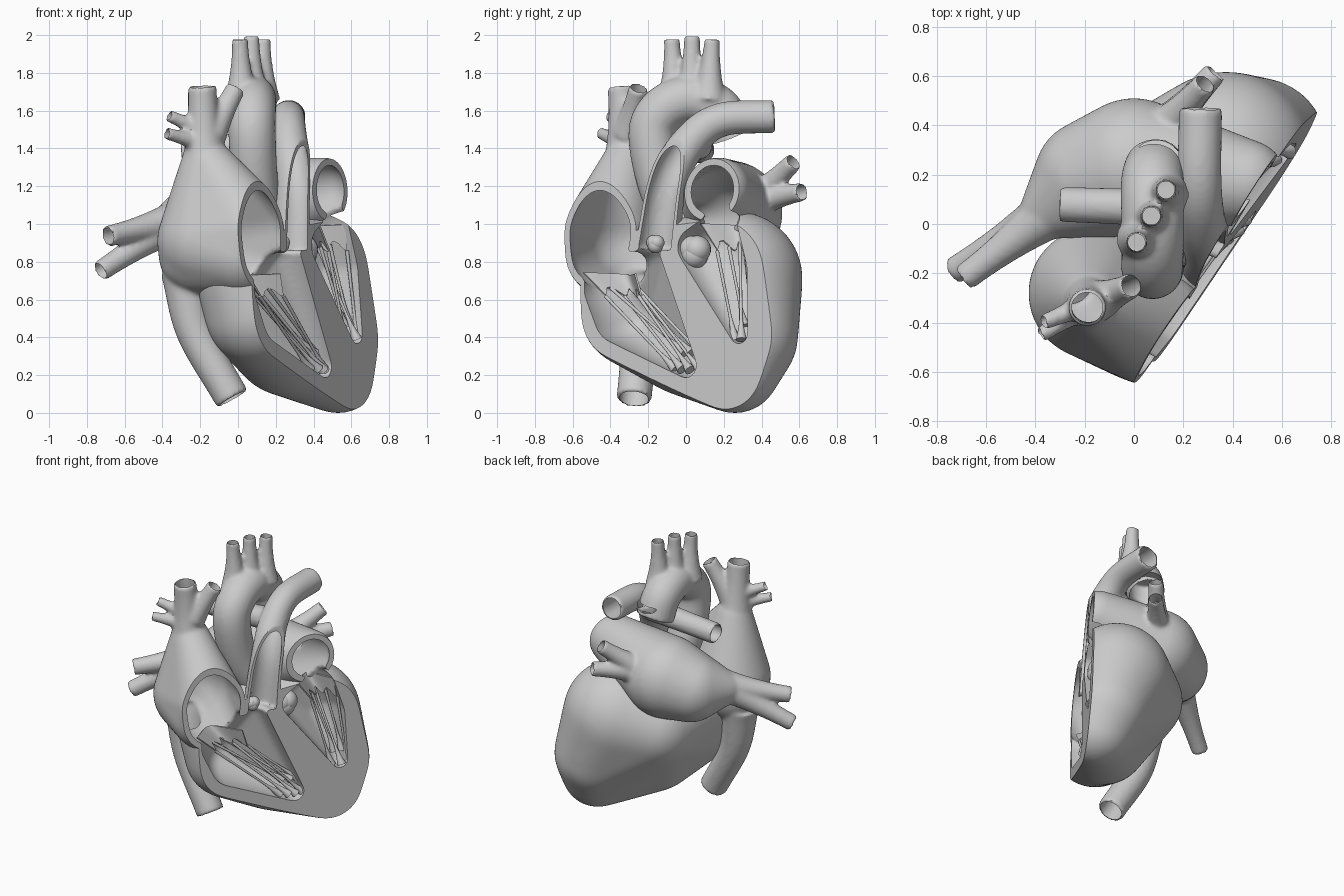
import bpy, bmesh, math
from mathutils import Vector, Matrix

if "Cube" in bpy.data.objects:
    bpy.data.objects.remove(bpy.data.objects["Cube"])

N = Vector((0.84, -0.54, 0.055)).normalized()   # normal of the section plane
OFF = 0.40                                      # its distance from the origin


def S(y, z, depth=0):
    """Point on the section plane at side-view position y, z, pushed inwards."""
    return Vector(((OFF - N.z * z - N.y * y) / N.x, y, z)) - N * depth


def hull(bm, balls, shrink=0, stretch=1):
    """Convex skin around balls (centre, radius)."""
    tmp, pts = bmesh.new(), bmesh.new()
    for *c, r in balls:
        m = Matrix.Translation(c) @ Matrix.Scale(stretch, 4, N)
        bmesh.ops.create_icosphere(tmp, subdivisions=4, radius=r - shrink, matrix=m)
    for v in tmp.verts:
        pts.verts.new(v.co)
    bmesh.ops.convex_hull(pts, input=pts.verts[:])
    bmesh.ops.delete(pts, geom=[v for v in pts.verts if not v.link_faces], context='VERTS')
    me = bpy.data.meshes.new("tmp")
    pts.to_mesh(me)
    bm.from_mesh(me)
    bpy.data.meshes.remove(me)
    tmp.free()
    pts.free()


def spline(P, steps=8):
    P = [Vector(p) for p in P]
    P = [2 * P[0] - P[1]] + P + [2 * P[-1] - P[-2]]
    out = []
    for a, b, c, d in zip(P, P[1:], P[2:], P[3:]):
        for j in range(steps):
            t = j / steps
            out.append(0.5 * (2 * b + (c - a) * t + (2 * a - 5 * b + 4 * c - d) * t * t
                              + (3 * b - a - 3 * c + d) * t ** 3))
    return out + [P[-2]]


def tube(bm, path, r0, r1, k=1, ext=0, n=24):
    """Closed round tube along a path, easing from radius r0 to r1."""
    P = [Vector(p) for p in path]
    P[-1] = P[-1] + (P[-1] - P[-2]).normalized() * ext
    C = spline(P)
    side, prev = None, None
    for i, c in enumerate(C):
        t = (C[min(i + 1, len(C) - 1)] - C[max(i - 1, 0)]).normalized()
        side = t.orthogonal() if side is None else side - t * side.dot(t)
        side.normalize()
        up = t.cross(side)
        r = k * (r1 + (r0 - r1) * (1 - i / (len(C) - 1)) ** 2)
        ring = [bm.verts.new(c + (side * math.cos(a) + up * math.sin(a)) * r)
                for a in (math.tau * j / n for j in range(n))]
        if prev is None:
            bm.faces.new(ring[::-1])
        else:
            for j in range(n):
                q = (j + 1) % n
                bm.faces.new((prev[j], prev[q], ring[q], ring[j]))
        prev = ring
    bm.faces.new(prev)


def branch(start, end, r, flare=1.6):
    return [start, end], r * flare, r


def obj(name, bm):
    me = bpy.data.meshes.new(name)
    bm.to_mesh(me)
    bm.free()
    ob = bpy.data.objects.new(name, me)
    bpy.context.collection.objects.link(ob)
    return ob


def bake(ob):
    dg = bpy.context.evaluated_depsgraph_get()
    me = bpy.data.meshes.new_from_object(ob.evaluated_get(dg))
    ob.modifiers.clear()
    ob.data = me


def fuse(ob, rounds=6):
    m = ob.modifiers.new("fuse", 'REMESH')
    m.mode, m.voxel_size = 'VOXEL', 0.013
    m = ob.modifiers.new("soften", 'SMOOTH')
    m.factor, m.iterations = 0.5, rounds
    bake(ob)


def cut(ob, cutter):
    before = len(ob.data.vertices)
    for solver in ('MANIFOLD', 'EXACT'):
        m = ob.modifiers.new("cut", 'BOOLEAN')
        m.operation, m.object, m.solver = 'DIFFERENCE', cutter, solver
        bake(ob)
        if len(ob.data.vertices) not in (before, 0):
            break


def smooth(ob):
    bpy.ops.object.select_all(action='DESELECT')
    ob.select_set(True)
    bpy.context.view_layer.objects.active = ob
    bpy.ops.object.shade_smooth_by_angle(angle=math.radians(42))


parts = {}   # name: (balls to skin over, solid vessels, open-ended vessels)
parts["ventricles"] = [(.37, .26, .71, .36), (.5, .31, .4, .285), (.53, .26, .235, .24),
                       (.11, -.27, .53, .29), (.05, -.28, .72, .28), (.25, 0, .37, .28),
                       (.11, .2, .65, .28)], [], []

# right atrium with the two great veins
parts["right_atrium"] = (
    [(-.16, -.28, .91, .268), (-.2, -.26, .84, .22), (.07, -.42, .95, .235),
     (.03, -.4, .85, .24), (-.17, -.31, 1.34, .125)], [],
    [([(-.17, -.31, 1.2), (-.18, -.32, 1.45), (-.19, -.34, 1.73)], .165, .076),
     ([(-.28, -.22, .75), (-.225, -.24, .43), (-.03, -.275, .075)], .13, .093),
     branch((-.14, -.31, 1.48), (-.01, -.25, 1.72), .053),
     branch((-.2, -.33, 1.5), (-.37, -.4, 1.575), .033),
     branch((-.2, -.34, 1.43), (-.38, -.45, 1.48), .033)])

# left atrium with two pairs of lung veins
parts["left_atrium"] = (
    [(0, .23, 1.055, .28), (.45, .17, 1.18, .172), (-.17, .19, 1.01, .235), (-.34, .06, 1.0, .12)], [],
    [branch((-.32, .06, 1.02), e, .056, 2) for e in ((-.69, -.22, .935), (-.73, -.19, .75))]
    + [branch((.1, .36, 1.12), e, .05, 2) for e in ((.29, .57, 1.33), (.33, .615, 1.17))])

# aorta: rising root, half-round arch, three upright branches
arch = [(.075 + .015 * (i == 4), .025 - .205 * math.cos(math.pi * i / 4), 1.46 + .2 * math.sin(math.pi * i / 4))
        for i in range(5)]
aorta = [(.2, .05, .88), (.1, -.11, 1.15)] + arch
parts["aorta"] = [], [(aorta, .122, .128)], [
    branch((.02 + .055 * i, -.06 + .09 * i, 1.66), (.01 + .06 * i, -.075 + .107 * i, 2 - .02 * (i != 1)), .043, 2.2)
    for i in range(3)]

# lung artery: trunk to the left, one branch to the right
parts["pulmonary_artery"] = [], [], [
    ([(.295, -.155, .87), (.305, -.105, 1.2), (.275, .01, 1.42), (.265, .18, 1.55), (.27, .47, 1.57)], .125, .088),
    ([(.24, .06, 1.42), (-.3, .08, 1.39)], .08, .072)]

# hollow spaces inside chambers and vessels
hollow = bmesh.new()
for name in ("right_atrium", "left_atrium"):
    hull(hollow, parts[name][0], .033)
right_chamber = [(-.43, .66, .13), (-.35, .53, .165), (0, .25, .065), (-.2, .8, .08)]
left_chamber = [(.04, .88, .1), (.14, .9, .13), (.21, .75, .135), (.28, .42, .055), (.19, 1, .09)]
for chamber in (right_chamber, left_chamber):
    hull(hollow, [(*S(y, z), r) for y, z, r in chamber], 0, 1.6)
for _, _, vessels in parts.values():
    for v in vessels:
        tube(hollow, *v, .84, .04)
end = Vector(arch[-1])
tube(hollow, [end + Vector((0, 0, .12)), end], .11, .11, 1, .04)
hollow = obj("hollow_cutter", hollow)
fuse(hollow)

# half space in front of the section plane
block = bmesh.new()
bmesh.ops.create_cube(block, size=4, matrix=Matrix.Translation(N * (OFF + 2))
                      @ N.to_track_quat('Z', 'Y').to_matrix().to_4x4())
block = obj("section_cutter", block)

# walls
for name, (balls, solid, vessels) in parts.items():
    bm = bmesh.new()
    if balls:
        hull(bm, balls)
    for v in solid + vessels:
        tube(bm, *v)
    ob = obj(name, bm)
    fuse(ob, 6 if vessels else 70)
    cut(ob, hollow)
    if name != "aorta":
        cut(ob, block)
    smooth(ob)
for c in (hollow, block):
    c.hide_render = True
    bpy.data.objects.remove(c)


# valve leaflet hanging from a curved rim, with tendon cords down to the muscle
def inflow_valve(side, y, z, half, drop, shift, foot, count):
    bm = bmesh.new()
    top = spline([S(y + half * s, z, .03 + .16 * (s == 0)) for s in (-1, 0, 1)])
    low = spline([S(y + shift + half * .7 * s, z - drop, .04 + .1 * (s == 0)) for s in (-1, 0, 1)])
    rows = [[bm.verts.new(a.lerp(b, t / 5 * (.8 + .2 * math.cos(j * 1.2))))
             for j, (a, b) in enumerate(zip(top, low))] for t in range(6)]
    for r, s in zip(rows, rows[1:]):
        for j in range(len(r) - 1):
            bm.faces.new((r[j], r[j + 1], s[j + 1], s[j]))
    tips = [v.co.copy() for v in rows[-1]]
    ob = obj(side + "_valve_leaflet", bm)
    ob.modifiers.new("thickness", 'SOLIDIFY').thickness = .01
    bake(ob)
    smooth(ob)
    bm = bmesh.new()
    for i in range(count):
        f = i / (count - 1)
        p = tips[round(f * (len(tips) - 1))]
        q = S(foot[0] + half * (f - .5), foot[1] + .08 * (i % 2), .04 + .04 * (i % 2))
        tube(bm, [p, q], .01, .008, n=10)
        tube(bm, [q + (q - p).normalized() * .12, q - (q - p) * .1], .03, .008, n=10)
    smooth(obj(side + "_valve_cords", bm))


inflow_valve("right", -.42, .74, .14, .12, .07, (-.08, .31), 7)
inflow_valve("left", .17, 1, .11, .14, .05, (.27, .5), 5)


# three fused cusps of each outlet valve
def cusps(name, centre, r):
    bm = bmesh.new()
    u = Vector((0, 0, 1)).cross(N).normalized()
    w = N.cross(u)
    for k in range(3):
        a = math.tau * (k / 3 + 1 / 12)
        m = Matrix.Translation(centre + (u * math.cos(a) + w * math.sin(a)) * r * .22)
        bmesh.ops.create_uvsphere(bm, u_segments=24, v_segments=16, radius=r * .8, matrix=m)
    smooth(obj(name, bm))


cusps("aortic_valve", S(-.005, .86, .09), .092)
cusps("pulmonary_valve", S(-.2, .9, .07), .05)
